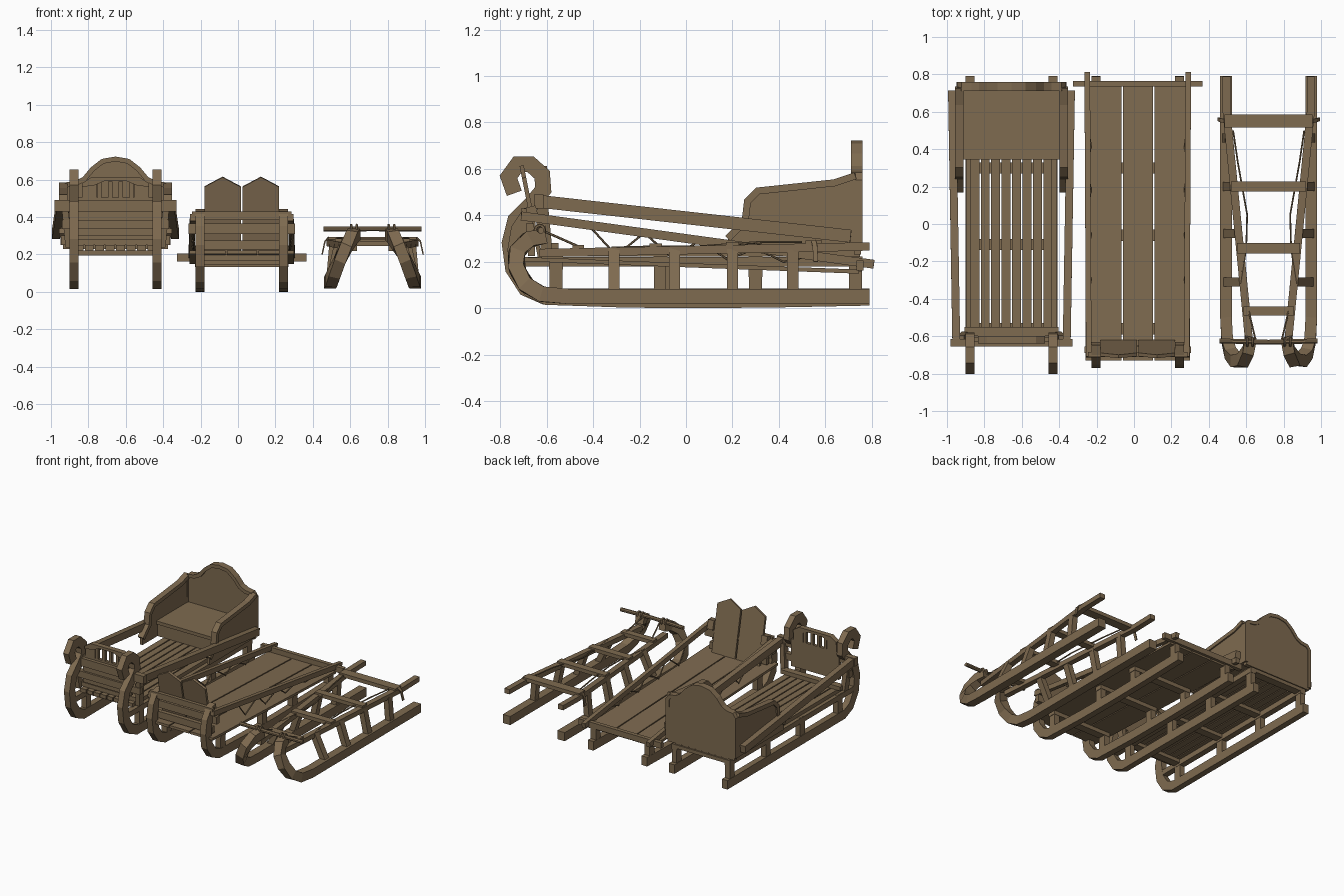
import bpy, math
from mathutils import Vector

if "Cube" in bpy.data.objects:
    bpy.data.objects.remove(bpy.data.objects["Cube"])

wood = bpy.data.materials.new("weathered brown wood")
wood.diffuse_color = (0.21, 0.145, 0.08, 1)
wood.use_nodes = True
wood.node_tree.nodes["Principled BSDF"].inputs["Base Color"].default_value = wood.diffuse_color


def make(name, verts, faces):
    me = bpy.data.meshes.new(name)
    me.from_pydata([tuple(v) for v in verts], [], faces)
    me.materials.append(wood)
    ob = bpy.data.objects.new(name, me)
    bpy.context.collection.objects.link(ob)
    return ob


def sweep(name, path, w, h, side=(1, 0, 0), n=4):
    """Mitred bar along a path: w across the side axis, h across the other; n sides."""
    pts = [Vector(p) for p in path]
    verts, faces = [], []
    for i, p in enumerate(pts):
        a = (p - pts[i - 1]).normalized() if i else None
        b = (pts[i + 1] - p).normalized() if i < len(pts) - 1 else None
        t = ((a or b) + (b or a)).normalized()
        k = 1 / max(0.6, t.dot(a or b))
        s = Vector(side)
        s = (s - t * s.dot(t)).normalized()
        u = t.cross(s).normalized()
        for j in range(n):
            ang = 2 * math.pi * (j + 0.5) / n
            r = 1 / math.cos(math.pi / n)
            verts.append(p + s * (w / 2 * r * math.cos(ang)) + u * (h / 2 * k * r * math.sin(ang)))
    for i in range(len(pts) - 1):
        for j in range(n):
            q = (j + 1) % n
            faces.append((i * n + j, i * n + q, i * n + n + q, i * n + n + j))
    m = (len(pts) - 1) * n
    faces += [tuple(reversed(range(n))), tuple(range(m, m + n))]
    return make(name, verts, faces)


def box(name, x, y, z):
    """Box from three (min, max) ranges."""
    cy, cz = sum(y) / 2, sum(z) / 2
    return sweep(name, [(x[0], cy, cz), (x[1], cy, cz)], y[1] - y[0], z[1] - z[0], (0, 1, 0))


def plate(name, outline, off):
    """Flat board: 3D outline pushed along a vector."""
    v = [Vector(p) for p in outline]
    n = len(v)
    o = Vector(off)
    c = sum(v, Vector()) / n
    nrm = sum(((v[i] - c).cross(v[(i + 1) % n] - c) for i in range(n)), Vector())
    if nrm.dot(o) < 0:
        v.reverse()
    faces = [tuple(reversed(range(n))), tuple(range(n, 2 * n))]
    faces += [(i, (i + 1) % n, n + (i + 1) % n, n + i) for i in range(n)]
    return make(name, v + [p + o for p in v], faces)


# ---------------- Sled 1: carriage sled with seat ----------------
C = -0.655
scroll = [(.79, .05), (-.61, .05), (-.69, .085), (-.745, .17), (-.76, .28), (-.735, .38),
          (-.67, .445), (-.615, .51), (-.62, .575), (-.67, .62), (-.725, .62), (-.765, .565), (-.74, .495)]
for s in (-1, 1):
    sweep("carriage_runner", [(C + s * .222, y, z) for y, z in scroll], .046, .068)
    sweep("carriage_bearer", [(C + s * .222, -.74, .2), (C + s * .222, .76, .2)], .045, .04)
    for y in (-.56, -.11, .3, .73):
        box("carriage_post", (C + s * .222 - .02, C + s * .222 + .02), (y - .028, y + .028), (.07, .2))
    # side hand rail, spreading to the back
    sweep("carriage_hand_rail", [(C + s * .295, -.65, .462), (C + s * .318, .71, .31)], .042, .055)
    # seat side panel with trim along its upper edge
    arm = [(.18, .31), (.255, .385), (.265, .47), (.31, .515), (.64, .55), (.73, .58)]
    plate("seat_side_panel", [(C + s * .27, y, z) for y, z in arm + [(.73, .25), (.18, .25)]], (s * .022, 0, 0))
    sweep("seat_side_trim", [(C + s * .28, y, z - .01) for y, z in arm], .045, .03)
    sweep("front_stay", [(C + s * .25, -.6, .24), (C + s * .27, -.62, .45)], .035, .05)

# slatted floor
for i in range(8):
    x = C - .22 + i * .0557
    box("floor_slat", (x, x + .048), (-.635, .75), (.222, .25))
for y in (-.56, -.11, .3, .73):
    box("floor_crosspiece", (C - .24, C + .24), (y - .03, y + .03), (.195, .222))

# seat box
box("seat_board", (C - .275, C + .275), (.345, .73), (.345, .37))
box("seat_front", (C - .27, C + .27), (.36, .385), (.25, .35))

# domed back board with raised rim
half = [(0, .722), (.07, .71), (.125, .668), (.17, .615), (.215, .592), (.265, .585), (.285, .56)]
dome = [(-x, z) for x, z in reversed(half)] + half[1:]
plate("seat_back", [(C + x, .725, z) for x, z in dome + [(.28, .23), (-.28, .23)]], (0, .03, 0))
sweep("seat_back_trim", [(C - .28, .735, .25)] + [(C + x * .98, .735, z - .012) for x, z in dome]
      + [(C + .28, .735, .25)], .05, .026, (0, 1, 0))

# front guard with slots between spindles
box("guard_board", (C - .2, C + .2), (-.63, -.605), (.3, .505))
for i in range(4):
    x = C - .085 + i * .0567
    box("guard_spindle", (x - .011, x + .011), (-.63, -.605), (.5, .59))
for s in (-1, 1):
    box("guard_end", (min(C + s * .1, C + s * .18), max(C + s * .1, C + s * .18)), (-.63, -.605), (.5, .575))
plate("guard_top", [(C + x, -.64, z) for x, z in
      [(-.18, .56), (-.18, .58), (-.13, .612), (.13, .612), (.18, .58), (.18, .56), (.11, .57), (.06, .592), (-.06, .592), (-.11, .57)]], (0, .04, 0))
box("front_upper_bar", (C - .325, C + .325), (-.655, -.615), (.43, .49))
box("front_lower_bar", (C - .285, C + .285), (-.645, -.605), (.335, .385))
box("front_foot_bar", (C - .25, C + .25), (-.6, -.55), (.25, .28))

# ---------------- Sled 2: plank sled ----------------
C = .02
curl = [(.79, .045), (.45, .038), (.1, .034), (-.25, .036), (-.6, .048), (-.67, .08), (-.72, .15), (-.735, .25),
        (-.72, .34), (-.68, .4), (-.64, .41)]


def deck(y):
    return .185 - .037 * y          # deck slopes down to the back


def rail(y):
    return .30 - .137 * y           # hand rail slopes more


for s in (-1, 1):
    x = C + s * .224
    sweep("plank_runner", [(x, y, z) for y, z in curl], .048, .068)
    for y in (-.56, -.06, .3, .73):
        sweep("plank_post", [(x, y, .06), (x, y, deck(y))], .045, .055)
    sweep("plank_rail", [(C + s * .262, -.71, rail(-.71)), (C + s * .27, .81, rail(.81))], .03, .038)
    # zigzag rope between rail and deck
    zig = []
    for i in range(9):
        y = -.42 + i * .12
        zig.append((C + s * .268, y, rail(y)) if i % 2 == 0 else (C + s * .25, y, deck(y) + .03))
    sweep("side_rope", zig, .008, .008, n=6)
    # pointed front board, leaning forward
    x0, x1 = sorted((C + s * .005, C + s * .2))
    lean = lambda z: -.635 - (z - .2) * .2
    plate("pointed_board", [(x, lean(z), z) for x, z in
          [(x0, .2), (x1, .2), (x1, .56), ((x0 + x1) / 2, .612), (x0, .56)]], (0, .018, .004))
for a, b in ((-.28, -.088), (-.08, .082), (.09, .28)):
    m = C + (a + b) / 2
    sweep("deck_plank", [(m, -.73, deck(-.73)), (m, .745, deck(.745))], b - a, .018)
for y in (-.56, -.06, .3):
    box("deck_crosspiece", (C - .25, C + .25), (y - .03, y + .03), (deck(y) - .04, deck(y) - .005))
box("rear_bar", (C - .345, C + .345), (.735, .765), (.162, .205))
box("front_bar_top", (C - .265, C + .265), (-.71, -.685), (.385, .43))
box("front_bar_middle", (C - .285, C + .285), (-.69, -.655), (.31, .365))
box("front_bar_low", (C - .24, C + .24), (-.68, -.65), (.225, .275))

# ---------------- Sled 3: light open sled ----------------
C = .72


def inset(y):
    return .225 - max(0, .6 - y) * .098


for s in (-1, 1):
    tip = [(.228, .79, .05), (.228, -.5, .05), (.222, -.62, .06), (.205, -.69, .1), (.175, -.73, .17),
           (.14, -.73, .24), (.11, -.68, .295), (.095, -.61, .31)]
    sweep("light_runner", [(C + s * x, y, z) for x, y, z in tip], .062, .065)
    sweep("light_rail", [(C + s * inset(y), y, .25 + .02 * y) for y in (.79, .6, .1, -.63)], .042, .036)
    for y in (-.31, -.05, .2, .46):
        sweep("light_post", [(C + s * .228, y, .06), (C + s * inset(y), y, .25)], .042, .048)
    # rope along the frame and straps hanging at the rear bar
    sweep("frame_rope", [(C + s * .19, .5, .285), (C + s * .165, .33, .285), (C + s * .115, .05, .265),
                         (C + s * .12, -.13, .265), (C + s * .15, -.32, .26)], .009, .009, n=6)
    sweep("steering_rope", [(C + s * .11, -.45, .26), (C + s * .07, -.62, .335)], .009, .009, n=6)
    sweep("rear_strap", [(C + s * .235, .55, .29), (C + s * .255, .555, .27), (C + s * .27, .56, .2)], .007, .02)
    # lashing rings and knobs on the handle
    for dx in (.085, .115):
        bpy.ops.mesh.primitive_torus_add(major_radius=.019, minor_radius=.008, major_segments=12, minor_segments=6,
                                         location=(C + s * dx, -.63, .337), rotation=(0, math.pi / 2, 0))
        ob = bpy.context.object
        ob.name = "handle_lashing"
        ob.data.materials.append(wood)
for y, w in ((.55, .07), (.2, .055), (-.13, .055), (-.465, .05)):
    e = inset(y) + .015
    z = .265 + .02 * y
    box("light_crossbar", (C - e, C + e), (y - w / 2, y + w / 2), (z - .012, z + .016))
sweep("steering_handle", [(C - .262, -.625, .335), (C, -.632, .337), (C + .262, -.625, .335)], .026, .026, (0, 1, 0), n=8)
